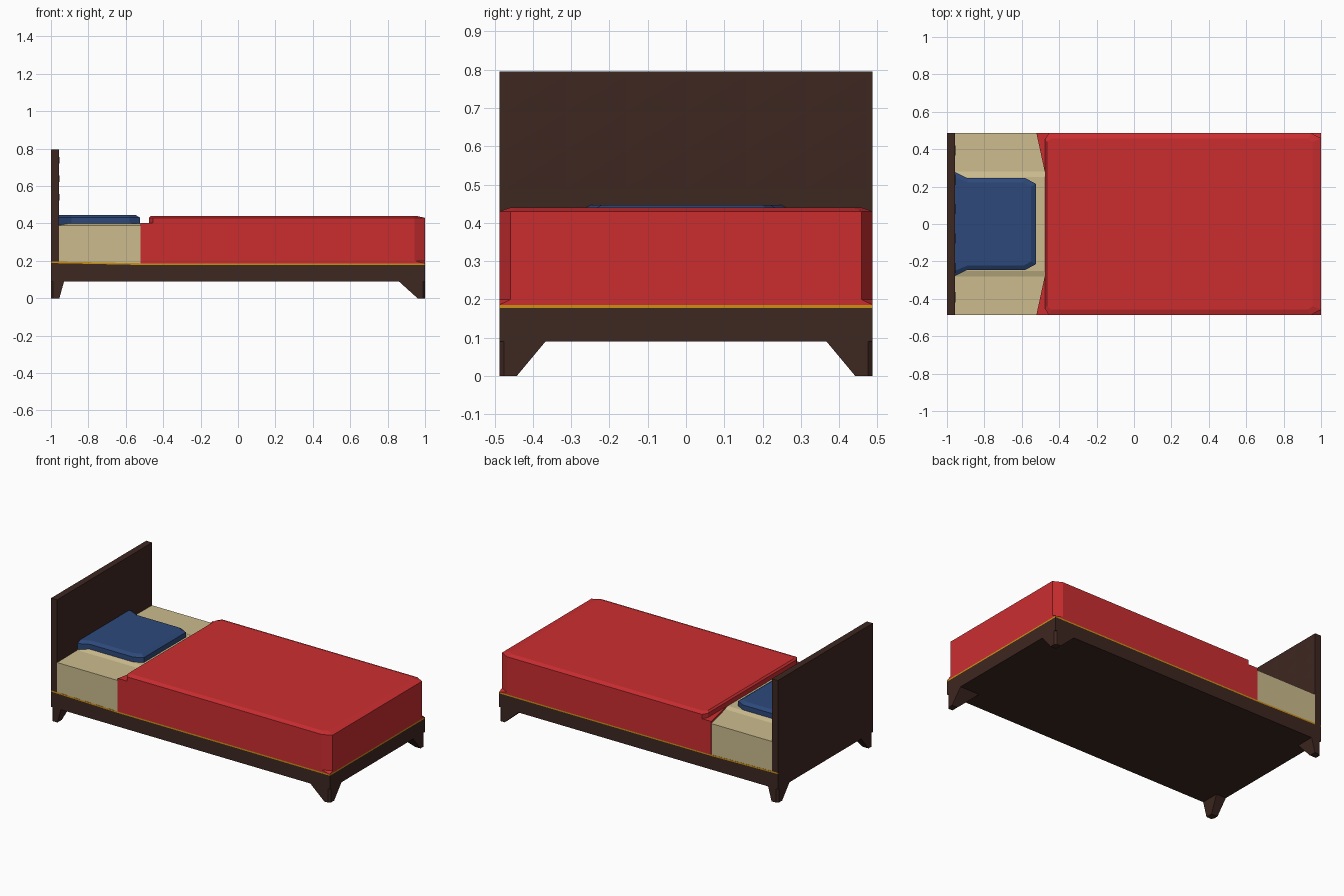
import bpy, bmesh

if "Cube" in bpy.data.objects:
    bpy.data.objects.remove(bpy.data.objects["Cube"])

COLORS = {
    "wood": (0.048, 0.020, 0.015, 1),
    "red": (0.60, 0.027, 0.030, 1),
    "linen": (0.60, 0.50, 0.27, 1),
    "blue": (0.026, 0.066, 0.195, 1),
    "gold": (0.60, 0.28, 0.006, 1),
}
MATS = {}
for key, col in COLORS.items():
    MATS[key] = bpy.data.materials.new(key)
    MATS[key].diffuse_color = col

W = 0.487  # half width of the bed


def finish(name, bm, mat):
    bmesh.ops.recalc_face_normals(bm, faces=bm.faces)
    me = bpy.data.meshes.new(name)
    bm.to_mesh(me)
    bm.free()
    me.materials.append(MATS[mat])
    ob = bpy.data.objects.new(name, me)
    bpy.context.collection.objects.link(ob)
    return ob


def loft(name, rings, mat):
    """Join closed rings of equal point count and cap both ends."""
    bm = bmesh.new()
    loops = [[bm.verts.new(p) for p in ring] for ring in rings]
    n = len(loops[0])
    for a, b in zip(loops, loops[1:]):
        for i in range(n):
            j = (i + 1) % n
            bm.faces.new((a[i], a[j], b[j], b[i]))
    bm.faces.new(loops[0])
    bm.faces.new(loops[-1])
    return finish(name, bm, mat)


def mirrored(half, z):
    """Outline symmetric in y from its +y half, listed head to foot."""
    return [(x, y, z) for x, y in half] + [(x, -y, z) for x, y in reversed(half)]


def side_prism(name, profile, mat, w=W):
    """xz profile drawn across the bed width."""
    return loft(name, [[(x, y, z) for x, z in profile] for y in (-w, w)], mat)


# bed base and its gold piping
side_prism("bed_base", [(-1, .09), (1, .09), (1, .177), (-.52, .178), (-1, .188)], "wood")
side_prism("gold_piping", [(-1, .188), (-.52, .178), (1, .177), (1, .186), (-.52, .187), (-1, .197)], "gold")

# tapered corner legs, flush with the outside of the base
for end, sx, top, foot in (("foot", 1, .14, .04), ("head", -1, .07, .045)):
    for side, sy in (("left", -1), ("right", 1)):
        rings = []
        for z, dx, dy in ((.09, top, .12), (0, foot, .045)):
            c = .012
            rings.append([(sx * x, sy * y, z) for x, y in (
                (1 - dx, W), (1 - c, W), (1, W - c), (1, W - dy), (1 - dx, W - dy))])
        loft(f"{end}_leg_{side}", rings, "wood")

# headboard with a shallow tufted front
bm = bmesh.new()
x0, x1, zb, zt = -1, -.957, .09, .795
ys = [-W] + [-.47 + .157 * i for i in range(7)] + [W]
zs = [zb, .49, .59, .69, .785, zt]
grid = [[bm.verts.new((x1, y, z)) for y in ys] for z in zs]
tufts = []
for r in range(len(zs) - 1):
    for c in range(len(ys) - 1):
        f = bm.faces.new((grid[r][c], grid[r][c + 1], grid[r + 1][c + 1], grid[r + 1][c]))
        if 1 <= r <= 3 and 1 <= c <= 6:
            tufts.append(f)
border = [e for e in bm.edges if e.is_boundary]
rim = bmesh.ops.extrude_edge_only(bm, edges=border)["geom"]
for v in rim:
    if isinstance(v, bmesh.types.BMVert):
        v.co.x = x0
bmesh.ops.contextual_create(bm, geom=[e for e in rim if isinstance(e, bmesh.types.BMEdge) and e.is_boundary])
for v in bmesh.ops.poke(bm, faces=tufts)["verts"]:
    v.co.x += .002
finish("headboard", bm, "wood")

# mattress, slightly raised under the pillow
section = [(-.486, .187), (-.486, .388), (-.28, .390), (-.25, .400),
           (.25, .400), (.28, .390), (.486, .388), (.486, .187)]
loft("mattress", [[(x, y, z) for y, z in section] for x in (-.957, -.44)], "linen")

# blanket: lower drape with angled head edge
lower_sq = [(-.475, .27), (-.522, W), (.999, W), (1, W)]
lower_ch = [(-.475, .27), (-.522, W), (.945, W), (1, .458)]
loft("blanket_drape", [mirrored(lower_sq, .186), mirrored(lower_ch, .20),
                       mirrored(lower_ch, .402)], "red")

# blanket: upper layer with a chamfered rim
upper = [(-.475, .455), (-.455, W), (.945, W), (1, .458)]
upper_in = [(-.465, .44), (-.44, .458), (.93, .458), (.955, .44)]
loft("blanket_top", [mirrored(upper, .402), mirrored(upper, .430),
                     mirrored(upper_in, .440)], "red")

# pillow, flared where it meets the headboard
pil = [(-.957, .278), (-.89, .245), (-.58, .245), (-.525, .215)]
pil_in = [(-.957, .25), (-.89, .222), (-.59, .222), (-.55, .20)]
loft("pillow", [mirrored(pil, .392), mirrored(pil, .432), mirrored(pil_in, .446)], "blue")

for m in bpy.data.materials:
    if m.users and not m.is_grease_pencil:
        m.use_nodes = True
        m.node_tree.nodes["Principled BSDF"].inputs["Base Color"].default_value = m.diffuse_color
